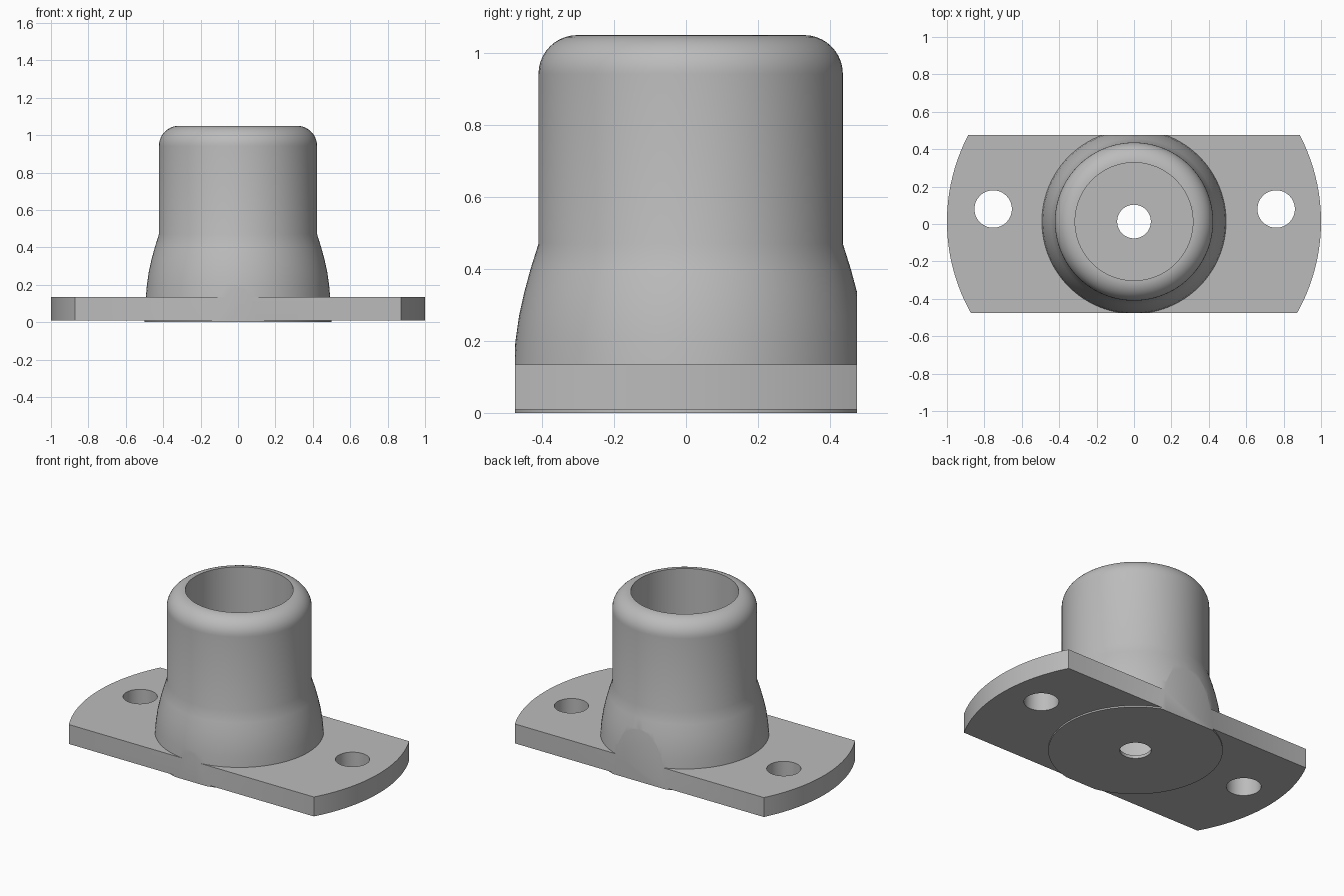
import bpy, bmesh, math
from mathutils import Matrix, Vector

cube = bpy.data.objects.get("Cube")
if cube:
    bpy.data.objects.remove(cube, do_unlink=True)

CY = 0.013          # centre line of the socket in y
HALF_DEPTH = 0.475  # flat sides of the flange
FLOOR = 0.02

grey = bpy.data.materials.new("plain_grey")
grey.use_nodes = True
colour = (0.5, 0.5, 0.5, 1)
grey.diffuse_color = colour
grey.node_tree.nodes["Principled BSDF"].inputs["Base Color"].default_value = colour


def add_object(name, bm):
    bmesh.ops.recalc_face_normals(bm, faces=bm.faces)
    mesh = bpy.data.meshes.new(name)
    bm.to_mesh(mesh)
    bm.free()
    mesh.materials.append(grey)
    obj = bpy.data.objects.new(name, mesh)
    bpy.context.collection.objects.link(obj)
    return obj


def cylinder(name, radius, z0, z1, x=0, y=CY, sides=64):
    bm = bmesh.new()
    bmesh.ops.create_cone(bm, cap_ends=True, segments=sides, radius1=radius,
                          radius2=radius, depth=z1 - z0,
                          matrix=Matrix.Translation((x, y, (z0 + z1) / 2)))
    return add_object(name, bm)


def lathe(name, profile, steps=96):
    bm = bmesh.new()
    verts = [bm.verts.new((r, 0, z)) for r, z in profile]
    edges = [bm.edges.new(pair) for pair in zip(verts, verts[1:])]
    bmesh.ops.spin(bm, geom=verts + edges, cent=(0, 0, 0), axis=(0, 0, 1),
                   angle=math.tau, steps=steps)
    bmesh.ops.remove_doubles(bm, verts=bm.verts, dist=1e-4)
    bmesh.ops.translate(bm, verts=bm.verts, vec=Vector((0, CY, 0)))
    return add_object(name, bm)


def combine(target, tool, operation):
    mod = target.modifiers.new(operation.lower(), 'BOOLEAN')
    mod.operation = operation
    mod.solver = 'EXACT'
    mod.object = tool
    bpy.context.view_layer.objects.active = target
    bpy.ops.object.modifier_apply(modifier=mod.name)
    bpy.data.objects.remove(tool, do_unlink=True)


# Flange, starting as a full round disc
body = cylinder("flanged_socket", 1.0, 0.01, 0.135, sides=128)

# Flared socket with a rounded rim and a shallow base pad
fillet = [(0.315 + 0.108 * math.cos(a), 0.942 + 0.108 * math.sin(a))
          for a in (math.pi / 2 * i / 10 for i in range(11))]
flare = [(0.5, 0), (0.493, 0.13), (0.487, 0.2), (0.477, 0.27),
         (0.4625, 0.335), (0.445, 0.4), (0.423, 0.47)]
socket = lathe("socket_solid", [(0, 0)] + flare + fillet + [(0, 1.05)])
combine(body, socket, 'UNION')

# Flat front and back sides
bm = bmesh.new()
bmesh.ops.create_cube(bm, size=2, matrix=Matrix.Diagonal((2, HALF_DEPTH, 2, 1)))
combine(body, add_object("side_trimmer", bm), 'INTERSECT')

# Bore, centre hole and the two bolt holes
combine(body, cylinder("bore_cutter", 0.315, FLOOR, 1.2, sides=96), 'DIFFERENCE')
combine(body, cylinder("centre_hole_cutter", 0.09, -0.1, 0.3), 'DIFFERENCE')
for x in (-0.753, 0.76):
    combine(body, cylinder("bolt_hole_cutter", 0.1, -0.1, 0.3, x, 0.08), 'DIFFERENCE')

# Smooth shading with crisp machined edges
bpy.ops.object.select_all(action='DESELECT')
body.select_set(True)
bpy.context.view_layer.objects.active = body
bpy.ops.object.shade_smooth_by_angle(angle=math.radians(30))
